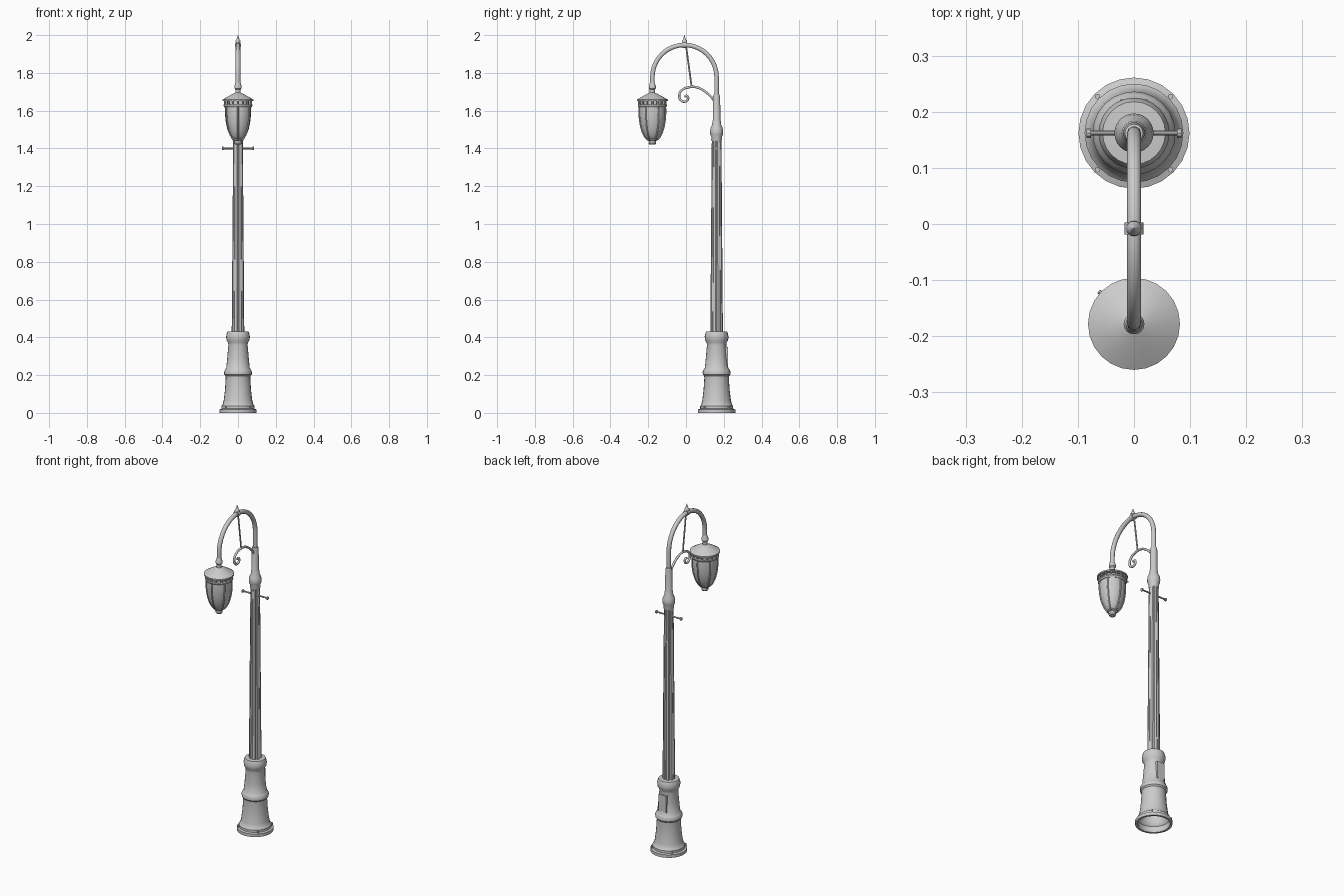
import bpy, bmesh, math
from mathutils import Vector

if "Cube" in bpy.data.objects:
    bpy.data.objects.remove(bpy.data.objects["Cube"])

POLE_Y, LAMP_Y = 0.162, -0.178


def finish(name, bm, smooth=True):
    bmesh.ops.recalc_face_normals(bm, faces=bm.faces)
    me = bpy.data.meshes.new(name)
    bm.to_mesh(me)
    bm.free()
    ob = bpy.data.objects.new(name, me)
    bpy.context.collection.objects.link(ob)
    if smooth:
        bpy.context.view_layer.objects.active = ob
        ob.select_set(True)
        bpy.ops.object.shade_smooth_by_angle(angle=math.radians(35))
        ob.select_set(False)
    return ob


def lathe(name, profile, y, n=24, flute=None, smooth=True):
    """Revolve (radius, z) points about a vertical axis; flute(i) scales the radius."""
    bm = bmesh.new()
    rings = []
    for r, z in profile:
        ring = []
        for i in range(n):
            a = 2 * math.pi * i / n
            k = r * (flute(i) if flute else 1)
            ring.append(bm.verts.new((k * math.cos(a), y + k * math.sin(a), z)))
        rings.append(ring)
    for a, b in zip(rings, rings[1:]):
        for i in range(n):
            j = (i + 1) % n
            bm.faces.new((a[i], a[j], b[j], b[i]))
    return finish(name, bm, smooth)


def rod(name, p, q, r, n=10):
    p, q = Vector(p), Vector(q)
    bm = bmesh.new()
    bmesh.ops.create_cone(bm, cap_ends=True, segments=n, radius1=r, radius2=r,
                          depth=(q - p).length)
    bm.transform((q - p).to_track_quat('Z', 'Y').to_matrix().to_4x4())
    bmesh.ops.translate(bm, verts=bm.verts, vec=(p + q) / 2)
    return finish(name, bm)


def box(name, centre, size):
    bm = bmesh.new()
    bmesh.ops.create_cube(bm, size=1)
    bmesh.ops.scale(bm, verts=bm.verts, vec=size)
    bmesh.ops.translate(bm, verts=bm.verts, vec=centre)
    return finish(name, bm, False)


def tube(name, pts, r, smooth_path=True):
    """Round tube through 3D points."""
    cu = bpy.data.curves.new(name, 'CURVE')
    cu.dimensions = '3D'
    cu.bevel_depth, cu.bevel_resolution, cu.use_fill_caps = r, 3, True
    cu.resolution_u = 5
    if smooth_path:
        s = cu.splines.new('BEZIER')
        s.bezier_points.add(len(pts) - 1)
        for bp, co in zip(s.bezier_points, pts):
            bp.co = co
            bp.handle_left_type = bp.handle_right_type = 'AUTO'
    else:
        s = cu.splines.new('POLY')
        s.points.add(len(pts) - 1)
        for sp, co in zip(s.points, pts):
            sp.co = (*co, 1)
    s.use_smooth = True
    ob = bpy.data.objects.new(name, cu)
    bpy.context.collection.objects.link(ob)
    return ob


# Hollow cast base, open underneath
lathe("base", [(0.086, 0.03), (0.086, 0), (0.099, 0), (0.099, 0.018), (0.088, 0.022),
               (0.088, 0.036), (0.082, 0.042), (0.076, 0.065), (0.069, 0.12),
               (0.065, 0.185), (0.066, 0.195), (0.073, 0.203), (0.074, 0.218),
               (0.068, 0.23), (0.062, 0.238), (0.057, 0.29), (0.051, 0.36),
               (0.053, 0.372), (0.061, 0.385), (0.063, 0.405), (0.059, 0.422),
               (0.056, 0.43), (0.028, 0.432)], POLE_Y)

# Anchor bolts on the flange
for i in range(4):
    a = math.radians(45 + 90 * i)
    x, y = 0.092 * math.cos(a), POLE_Y + 0.092 * math.sin(a)
    rod(f"anchor_bolt_{i}", (x, y, 0.012), (x, y, 0.034), 0.005, 8)

# Access door at the back of the base
box("access_door", (0, POLE_Y + 0.048, 0.30), (0.05, 0.024, 0.10))

# Fluted tapering pole
lathe("pole", [(0.034, 0.425), (0.026, 1.45)], POLE_Y, 32,
      flute=lambda i: 0.87 if i % 4 == 0 else 1.0)

# Collar and upper stem
lathe("collar", [(0.024, 1.435), (0.029, 1.445), (0.027, 1.46), (0.034, 1.475),
                 (0.035, 1.49), (0.032, 1.508), (0.024, 1.525), (0.022, 1.545),
                 (0.020, 1.55), (0.019, 1.67), (0.016, 1.685), (0.010, 1.687)], POLE_Y)

# Ladder rest
rod("ladder_bar", (-0.08, POLE_Y, 1.4), (0.08, POLE_Y, 1.4), 0.0045)
for s in (-1, 1):
    rod(f"ladder_bar_end_{s}", (s * 0.077, POLE_Y, 1.4), (s * 0.085, POLE_Y, 1.4), 0.009)

# Arched arm
mid, rad = (POLE_Y + LAMP_Y) / 2, (POLE_Y - LAMP_Y) / 2
arch = [(0, mid + rad * math.cos(math.pi * i / 20), 1.778 + rad * math.sin(math.pi * i / 20))
        for i in range(21)]
tube("arched_arm", [(0, POLE_Y, 1.66)] + arch + [(0, LAMP_Y, 1.70)], 0.0125, False)

# Finial with a band around the arm
lathe("finial", [(0.006, 1.955), (0.014, 1.962), (0.013, 1.97), (0.008, 1.977),
                 (0.0005, 2.0)], mid, 10)
rod("arm_band", (0, mid - 0.011, 1.948), (0, mid + 0.011, 1.948), 0.017, 12)

# Scroll bracket and its hanger
scroll = [(0.15, 1.65), (0.14, 1.665), (0.10, 1.702), (0.055, 1.724), (0.015, 1.724),
          (-0.02, 1.71), (-0.036, 1.683), (-0.028, 1.656), (-0.005, 1.648),
          (0.011, 1.662), (0.005, 1.678), (-0.008, 1.676)]
tube("scroll_bracket", [(0, y, z) for y, z in scroll], 0.0065)
rod("hanger_rod", (0, 0.0, 1.945), (0, 0.03, 1.725), 0.0045)

# Lantern neck and roof
lathe("lantern_neck", [(0.012, 1.75), (0.015, 1.745), (0.015, 1.738), (0.0185, 1.733),
                       (0.0185, 1.718), (0.014, 1.712), (0.014, 1.685)], LAMP_Y, 16)
lathe("lantern_roof", [(0.014, 1.695), (0.025, 1.69), (0.054, 1.675), (0.082, 1.658),
                       (0.082, 1.650), (0.070, 1.650), (0.001, 1.652)], LAMP_Y)

# Vent posts around an inner drum, standing on a ring
lathe("vent_drum", [(0.058, 1.652), (0.058, 1.62)], LAMP_Y)
lathe("vent_ring", [(0.060, 1.632), (0.076, 1.632), (0.077, 1.626), (0.072, 1.618),
                    (0.060, 1.618)], LAMP_Y)
for i in range(16):
    a = 2 * math.pi * i / 16
    x, y = 0.071 * math.cos(a), LAMP_Y + 0.071 * math.sin(a)
    rod(f"vent_post_{i}", (x, y, 1.628), (x, y, 1.654), 0.005, 6)

# Acorn globe with its ribs
globe = [(0.068, 1.622), (0.069, 1.60), (0.068, 1.57), (0.064, 1.535), (0.056, 1.50),
         (0.043, 1.468), (0.030, 1.45), (0.018, 1.443)]
lathe("globe", globe, LAMP_Y)
for i in range(6):
    a = math.pi / 6 + math.pi / 3 * i
    tube(f"globe_rib_{i}", [((r + 0.001) * math.cos(a), LAMP_Y + (r + 0.001) * math.sin(a), z)
                            for r, z in globe], 0.004)
lathe("globe_tip", [(0.028, 1.453), (0.029, 1.446), (0.020, 1.441), (0.018, 1.434),
                    (0.020, 1.428), (0.016, 1.421), (0.001, 1.42)], LAMP_Y, 16)

# Latch at the side of the roof
rod("latch", (-0.05, LAMP_Y + 0.046, 1.627), (-0.063, LAMP_Y + 0.058, 1.627), 0.004, 8)
